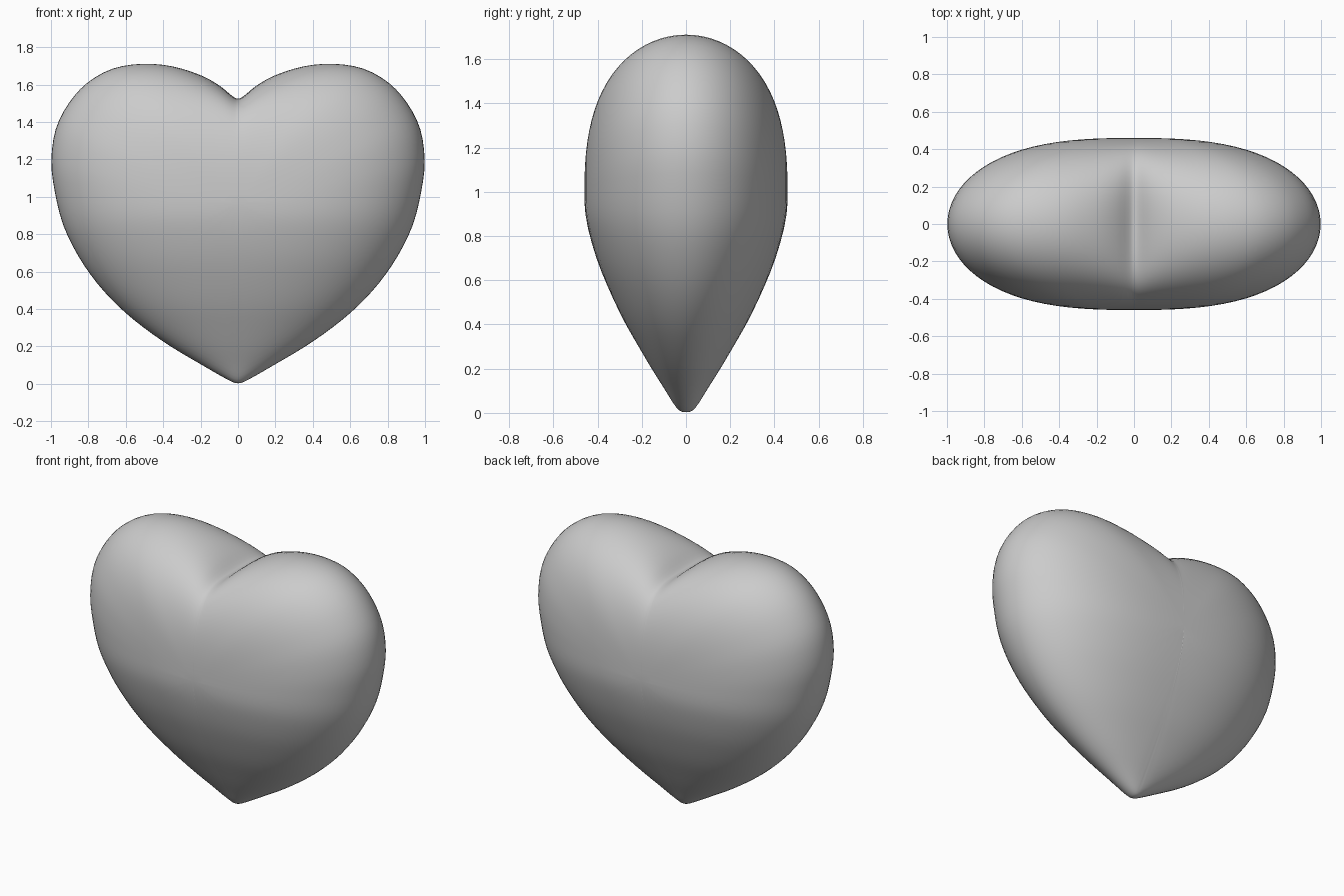
import bpy, bmesh, math
from mathutils import Vector

if "Cube" in bpy.data.objects:
    bpy.data.objects.remove(bpy.data.objects["Cube"])

# Right half of the front outline, from bottom tip round to the notch (x, z)
OUTLINE = [(0, .003), (.025, .008), (.075, .033), (.2, .105), (.36, .2), (.51, .305), (.64, .415),
           (.755, .54), (.855, .685), (.935, .85), (.98, 1.03), (.998, 1.19), (.975, 1.36),
           (.905, 1.5), (.805, 1.61), (.67, 1.685), (.51, 1.711), (.35, 1.697),
           (.2, 1.65), (.1, 1.595), (.03, 1.538), (0, 1.525)]
# Half depth of the lower body (depth, z), from tip to the fullest height
DEPTH = [(0, .003), (.025, .008), (.05, .033), (.095, .105), (.155, .2), (.217, .305),
         (.28, .415), (.34, .54), (.4, .685), (.447, .85), (.46, .97)]
MID, FULL, RINGS = .97, .46, 22


def smooth(points, steps, last):
    """Catmull-Rom through the points, with mirrored or given end neighbours."""
    p = [(-points[1][0], points[1][1])] + points + [last]
    p = [Vector(q) for q in p]
    out = []
    for i in range(1, len(p) - 2):
        a, b, c, d = p[i - 1:i + 3]
        for k in range(steps):
            t = k / steps
            out.append(.5 * (2 * b + (c - a) * t + (2 * a - 5 * b + 4 * c - d) * t * t
                             + (3 * b - a - 3 * c + d) * t ** 3))
    return out + [p[-2]]


def value_at(curve, z):
    """First coordinate of a rising curve at height z."""
    for a, b in zip(curve, curve[1:]):
        if b.y >= z:
            f = (z - a.y) / max(b.y - a.y, 1e-9)
            return a.x + (b.x - a.x) * max(0, min(1, f))
    return curve[-1].x


rim = smooth(OUTLINE, 3, (-.03, 1.538))
depth = smooth(DEPTH, 4, (.457, 1.1))


def half_depth(x, z, u):
    if u > .9999:
        return 0
    if z < MID:                      # lower body: rounded level slices
        w = max(value_at(rim, z), 1e-6)
        power = 2.2 + .5 * z / MID
        return value_at(depth, z) * math.sqrt(max(0, 1 - (x / w) ** power))
    return FULL * math.sqrt(1 - u ** 2.7)   # lobes: dome over the outline


# Quarter of the heart as rings from the middle of the front to the outline
bm = bmesh.new()
centre = bm.verts.new((0, -FULL, MID))
previous = None
for j in range(1, RINGS + 1):
    u = math.sin(j / RINGS * math.pi / 2)
    ring = []
    for p in rim:
        top = p.y
        if top > 1.5 and p.x < .51:   # fill the notch towards the middle
            top += (1.711 - top) * (1 - u ** 3)
        x, z = p.x * u, MID + (top - MID) * u
        ring.append(bm.verts.new((x, -half_depth(x, z, u), z)))
    for i in range(len(ring) - 1):
        if previous is None:
            bm.faces.new((centre, ring[i], ring[i + 1]))
        else:
            bm.faces.new((previous[i], ring[i], ring[i + 1], previous[i + 1]))
    previous = ring

# Soften the small seams inside the quarter, leaving its borders in place
inner = [v for v in bm.verts if not v.is_boundary]
for _ in range(2):
    bmesh.ops.smooth_vert(bm, verts=inner, factor=.3, use_axis_y=True)

mesh = bpy.data.meshes.new("heart")
bm.to_mesh(mesh)
bm.free()
heart = bpy.data.objects.new("heart", mesh)
bpy.context.collection.objects.link(heart)
for f in mesh.polygons:
    f.use_smooth = True

# Mirror left-right and front-back
mirror = heart.modifiers.new("mirror", 'MIRROR')
mirror.use_axis = (True, True, False)
mirror.merge_threshold = .0005
